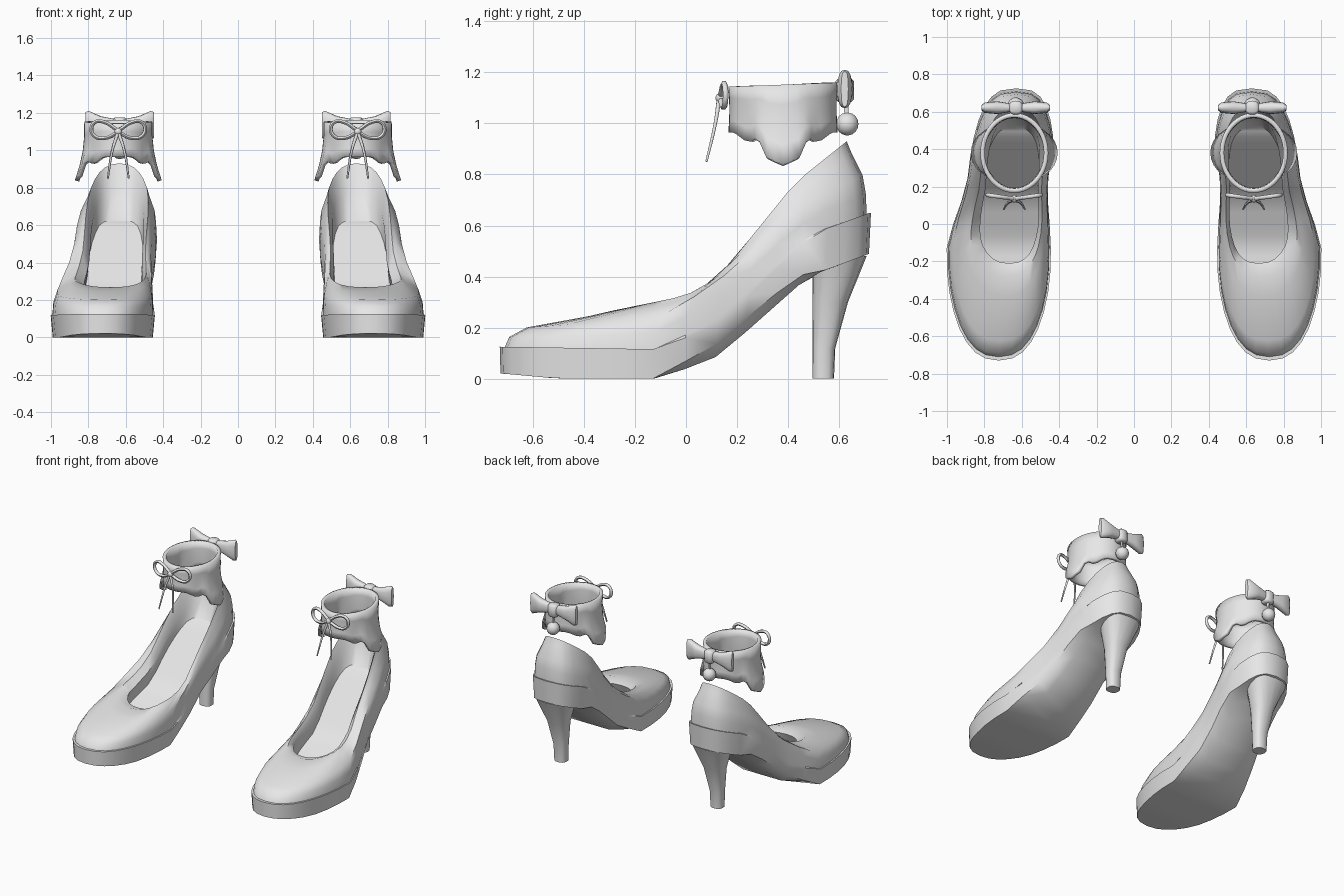
import bpy, bmesh, math
from mathutils import Vector

if "Cube" in bpy.data.objects:
    bpy.data.objects.remove(bpy.data.objects["Cube"])

grey = bpy.data.materials.new("plain_grey")
grey.diffuse_color = (0.8, 0.8, 0.8, 1)
grey.use_nodes = True
grey.node_tree.nodes["Principled BSDF"].inputs["Base Color"].default_value = grey.diffuse_color


def lerp(keys, v):
    """Piecewise linear lookup in (position, value) pairs."""
    if v <= keys[0][0]:
        return keys[0][1]
    for (a, p), (b, q) in zip(keys, keys[1:]):
        if v <= b:
            return p + (q - p) * (v - a) / (b - a)
    return keys[-1][1]


def select(ob):
    bpy.ops.object.select_all(action='DESELECT')
    ob.select_set(True)
    bpy.context.view_layer.objects.active = ob


def finish(ob, angle):
    """Material, smoothing and the matching left-hand copy."""
    ob.data.materials.clear()
    ob.data.materials.append(grey)
    select(ob)
    bpy.ops.object.shade_smooth_by_angle(angle=math.radians(angle))
    mod = ob.modifiers.new("pair", 'MIRROR')
    mod.use_mirror_merge = False


def loft(name, rings, angle=50, caps=True, strips=False, solid=0):
    """Skin a list of closed rings that share one point count."""
    bm = bmesh.new()
    rows = [[bm.verts.new(p) for p in r] for r in rings]
    n = len(rows[0])
    for a, b in zip(rows, rows[1:]):
        for i in range(n):
            j = (i + 1) % n
            bm.faces.new((a[i], a[j], b[j], b[i]))
    for r in (rows[0], rows[-1]):
        if strips:                       # cap with left-to-right strips
            for i in range(n // 2):
                q = [r[i], r[i + 1], r[n - i - 1], r[(n - i) % n]]
                bm.faces.new(list(dict.fromkeys(q)))
        elif caps:
            bm.faces.new(r)
    bmesh.ops.recalc_face_normals(bm, faces=bm.faces)
    me = bpy.data.meshes.new(name)
    bm.to_mesh(me)
    bm.free()
    ob = bpy.data.objects.new(name, me)
    bpy.context.collection.objects.link(ob)
    if solid:
        m = ob.modifiers.new("thickness", 'SOLIDIFY')
        m.thickness = solid
        m.offset = -1
    finish(ob, angle)


def oval(centre, u, v, n=16, p=2.0):
    """Superellipse ring spanned by the half-axes u and v."""
    out = []
    for i in range(n):
        a = 2 * math.pi * i / n
        c, s = math.cos(a), math.sin(a)
        out.append(Vector(centre)
                   + Vector(u) * math.copysign(abs(c) ** (2 / p), c)
                   + Vector(v) * math.copysign(abs(s) ** (2 / p), s))
    return out


def ball(name, x, y, z, r):
    angles = [math.pi * (k + .25) / 8.5 for k in range(9)]
    loft(name, [oval((x, y, z - r * math.cos(a)), (r * math.sin(a), 0, 0),
                     (0, r * math.sin(a), 0), 14) for a in angles], 60)


def tube(name, points, radius, tip=1.0, closed=False):
    cu = bpy.data.curves.new(name, 'CURVE')
    cu.dimensions = '3D'
    cu.bevel_depth = radius
    cu.bevel_resolution = 1
    cu.resolution_u = 4
    cu.use_fill_caps = True
    sp = cu.splines.new('BEZIER')
    sp.bezier_points.add(len(points) - 1)
    for k, (b, p) in enumerate(zip(sp.bezier_points, points)):
        b.co = p
        b.handle_left_type = b.handle_right_type = 'AUTO'
        b.radius = 1 + (tip - 1) * k / (len(points) - 1)
    sp.use_cyclic_u = closed
    ob = bpy.data.objects.new(name, cu)
    bpy.context.collection.objects.link(ob)
    select(ob)
    bpy.ops.object.convert(target='MESH')
    finish(bpy.context.view_layer.objects.active, 60)


# Shoe plan and height profiles along the length
CENTRE = [(-.1, .723), (.45, .645), (.7, .63)]
WIDTH = [(-.3, .288), (-.1, .279), (.2, .215), (.45, .235)]
SOLE = [(-.72, .02), (-.5, 0), (-.1, 0), (.13, .09), (.48, .4), (.72, .49)]
EDGE = [(-.73, .125), (-.1, .115), (.15, .23), (.5, .57), (.72, .65)]
RIM = [(-.28, .268), (0, .325), (.13, .4), (.43, .77), (.63, .93)]


def arch(y):
    """1 under the raised instep, 0 at toe and heel."""
    return max(0, 1 - ((y - .22) / .33) ** 2)


def shoe_ring(y0, y1, scale, height, shift=0, toe=2.4, back=3.0, n=18):
    """Closed plan outline; shift moves the toe end inward."""
    left, right = [], []
    for i in range(n + 1):
        t = -math.cos(math.pi * i / n)
        p = toe if t < 0 else back
        y = y0 + (y1 - y0) * (t + 1) / 2
        w = lerp(WIDTH, y) * scale * max(0, 1 - abs(t) ** p) ** (1 / p)
        c = lerp(CENTRE, y) - .02 * abs(shift) - shift * (1 - t) / 2
        left.append(Vector((c - w, y, height(y))))
        right.append(Vector((c + w, y, height(y))))
    return left + right[-2:0:-1]


def blend(a, b, flat, up):
    """Ring between two others, moved separately in plan and height."""
    return [Vector((p.x + (q.x - p.x) * flat, p.y + (q.y - p.y) * flat,
                    p.z + (q.z - p.z) * up)) for p, q in zip(a, b)]


# Shoe body: rounded sole, platform edge, domed upper, rolled rim, lining, insole
tread = shoe_ring(-.7, .69, .65, lambda y: lerp(SOLE, y))
sole = shoe_ring(-.727, .717, .96, lambda y: lerp(SOLE, y) + .055 * arch(y))
edge = shoe_ring(-.73, .725, 1, lambda y: lerp(EDGE, y))
inset = shoe_ring(-.71, .708, .97, lambda y: lerp(EDGE, y))
step = [q.lerp(p + Vector((0, 0, .02)), arch(q.y)) for p, q in zip(edge, inset)]
rim = shoe_ring(-.28, .63, .76, lambda y: lerp(RIM, y), .04, 2.4, 2.4)
lining = shoe_ring(-.21, .57, .64, lambda y: lerp(RIM, y) * .88, .055, 2.5, 2.6)
insole = shoe_ring(-.26, .52, .68, lambda y: lerp(SOLE, y) * 1.2 + .13, .045, 2.5, 2.6)
upper = [blend(step, rim, f, u) for f, u in ((.04, .27), (.2, .53), (.75, .83))]
loft("shoe_body", [tread, sole, edge, step, *upper, rim, lining, insole], 48, strips=True)

# Tapered heel: height, back, half width
loft("heel", [oval((.632, (.495 + b) / 2, z), (w, 0, 0), (0, (b - .495) / 2, 0), 16, 2.5)
              for z, b, w in ((0, .58, .045), (.12, .585, .05), (.3, .635, .075),
                              (.48, .708, .14))], 40)

# Ankle cuff with a scalloped, flared hem
HEM = [(0, .84), (.28, .87), (.42, .95), (.65, .925), (.9, .965)]


def cuff_ring(f, n=48):
    out = []
    for i in range(n):
        a = 2 * math.pi * i / n
        c, s = math.cos(a), math.sin(a)
        top = 1.152 + .008 * s
        grow = .05 * f * f * max(0, 1 - 3 * s * s) - .004 * math.sin(math.pi * f)
        out.append((.64 + (.182 + grow) * c, .38 + (.214 + grow) * s,
                    top + (lerp(HEM, abs(s)) - top) * f))
    return out


loft("ankle_cuff", [cuff_ring(k / 4) for k in range(5)], caps=False, solid=.024)

# Thin lace bow in front, full bow behind
for side, word in ((-1, "inner"), (1, "outer")):
    loop = []
    for k in range(8):
        a = k * math.pi / 4
        x = .072 * (1 - math.cos(a))
        loop.append((.64 + side * x, .135 + .14 * x,
                     1.1 + .1 * x + .06 * math.sin(a) * math.sin(a / 2)))
    tube("lace_loop_" + word, loop, .011, closed=True)
    tube("lace_tail_" + word, [(.64, .13, 1.1), (.64 + side * .032, .115, 1),
                               (.64 + side * .056, .08, .85)], .01, .5)
    loft("bow_wing_" + word,
         [oval((.632 + side * x, .622, 1.135), (0, d, 0), (0, 0, h), 16, 2.6)
          for x, d, h in ((.015, .02, .03), (.1, .034, .047),
                          (.165, .028, .075), (.183, .014, .07))])
ball("lace_knot", .64, .135, 1.1, .02)
loft("bow_knot", [oval((.632, .622, 1.13 + z), (w, 0, 0), (0, w, 0), 16, 2.6)
                  for z, w in ((-.045, .026), (-.035, .037), (.035, .037), (.045, .026))])

# Round bell hanging below the bow
ball("bell", .632, .632, .998, .045)
tube("bell_hanger", [(.632, .63, 1.03), (.632, .625, 1.1)], .01)
